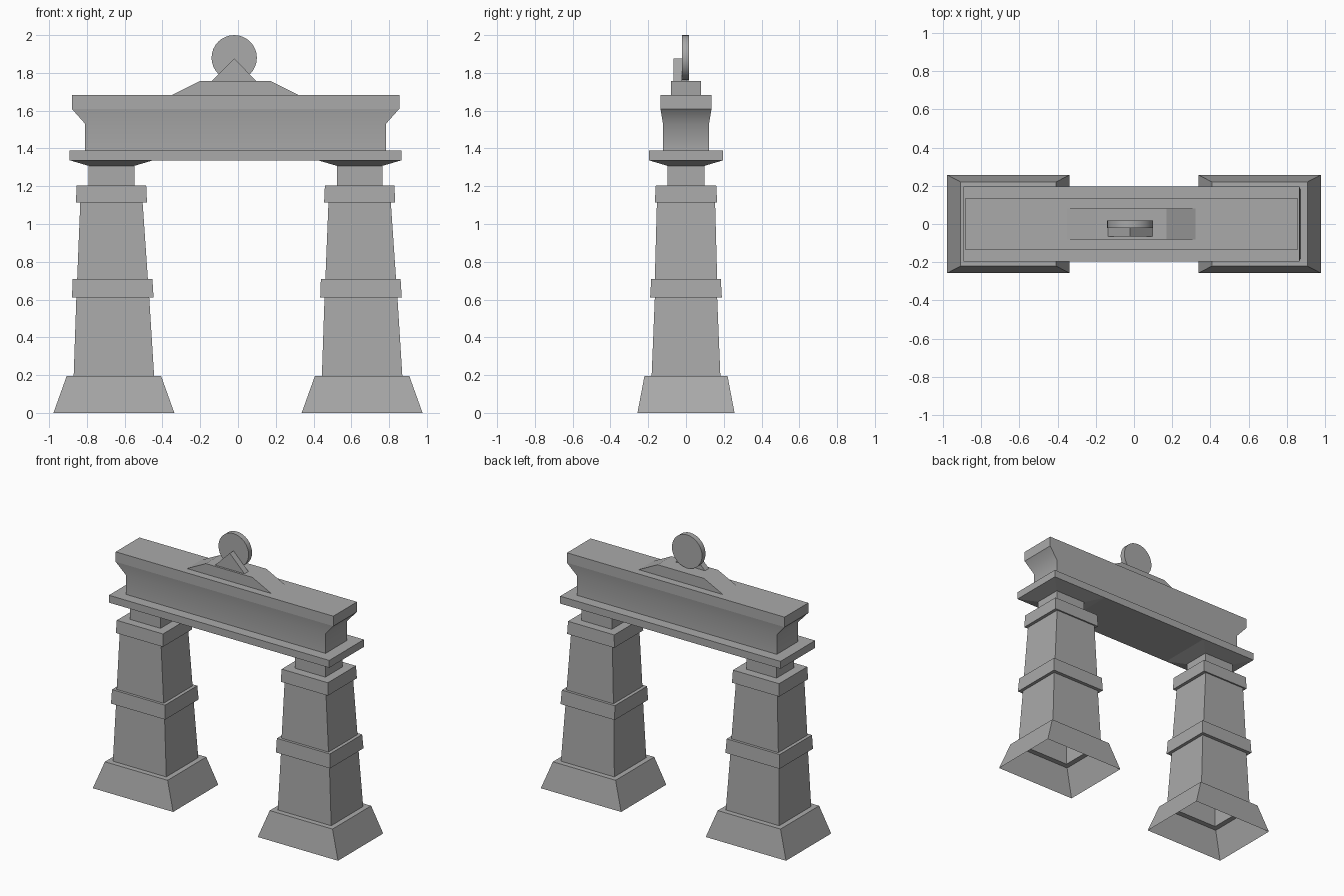
import bpy
import bmesh
import math

if "Cube" in bpy.data.objects:
    bpy.data.objects.remove(bpy.data.objects["Cube"], do_unlink=True)

stone = bpy.data.materials.new("grey stone")
stone.use_nodes = True
GREY = (0.4, 0.4, 0.4, 1)
stone.diffuse_color = GREY
stone.node_tree.nodes["Principled BSDF"].inputs["Base Color"].default_value = GREY


def finish(bm, name):
    mesh = bpy.data.meshes.new(name)
    bm.to_mesh(mesh)
    bm.free()
    mesh.materials.append(stone)
    obj = bpy.data.objects.new(name, mesh)
    bpy.context.collection.objects.link(obj)
    return obj


def loft(name, levels, centre_x, capped=False, soft_level=None):
    """Rectangular rings (z, half x, half y) joined bottom to top."""
    bm = bmesh.new()
    rings = []
    for z, hx, hy in levels:
        cx = centre_x(z)
        rings.append([bm.verts.new((cx + sx * hx, sy * hy, z))
                      for sx, sy in ((-1, -1), (1, -1), (1, 1), (-1, 1))])
    for low, high in zip(rings, rings[1:]):
        for i in range(4):
            j = (i + 1) % 4
            bm.faces.new((low[i], low[j], high[j], high[i]))
    if capped:
        bm.faces.new(rings[0][::-1])
        bm.faces.new(rings[-1])
    # One bend may be softly shaded, every other edge stays crisp
    if soft_level is not None:
        for face in bm.faces:
            face.smooth = True
        for edge in bm.edges:
            edge.smooth = all(abs(v.co.z - soft_level) < 0.001 for v in edge.verts)
    return finish(bm, name)


def slab(name, outline, y_front, y_back):
    """Front outline (x, z), anticlockwise, extruded from front to back."""
    bm = bmesh.new()
    face = bm.faces.new([bm.verts.new((x, y_front, z)) for x, z in outline])
    result = bmesh.ops.extrude_face_region(bm, geom=[face], use_keep_orig=True)
    for item in result["geom"]:
        if isinstance(item, bmesh.types.BMVert):
            item.co.y = y_back
    bmesh.ops.recalc_face_normals(bm, faces=bm.faces)
    return finish(bm, name)


LEAN = -0.013   # the upper structure sits slightly to one side

# Hollow pillars: plinth, tapered shaft, two bands, neck and flared capital
pillar = [
    (0.0, 0.32, 0.257), (0.195, 0.25, 0.22),
    (0.195, 0.213, 0.182), (0.61, 0.193, 0.165),
    (0.61, 0.216, 0.19), (0.71, 0.211, 0.184),
    (0.71, 0.187, 0.165), (1.115, 0.165, 0.154),
    (1.115, 0.188, 0.165), (1.205, 0.184, 0.16),
    (1.205, 0.121, 0.098), (1.308, 0.121, 0.098),
    (1.337, 0.22, 0.196),
]
for side, name in ((-1, "right_pillar"), (1, "left_pillar")):
    loft(name, pillar,
         lambda z, s=side: s * 0.657 + LEAN * min(max((z - 0.195) / 0.915, 0), 1))

# Lintel: projecting shelf, beam and flared cornice
lintel = [
    (1.337, 0.878, 0.197), (1.39, 0.878, 0.197),
    (1.39, 0.796, 0.122), (1.53, 0.796, 0.122),
    (1.61, 0.867, 0.135), (1.682, 0.867, 0.135),
]
loft("lintel", lintel, lambda z: LEAN, capped=True, soft_level=1.53)

# Crest: low pediment, small gable and round disc behind it
MID = -0.015
slab("pediment", [(MID - 0.34, 1.68), (MID + 0.34, 1.68),
                  (MID + 0.185, 1.758), (MID - 0.185, 1.758)], -0.08, 0.08)
DISC = -0.02
slab("gable", [(DISC - 0.118, 1.757), (DISC + 0.118, 1.757),
               (DISC, 1.875)], -0.065, -0.02)
angles = [math.tau * i / 32 for i in range(32)]
disc = slab("disc", [(DISC + 0.12 * math.cos(a), 1.88 + 0.12 * math.sin(a))
                     for a in angles], -0.022, 0.017)
bpy.ops.object.select_all(action="DESELECT")
disc.select_set(True)
bpy.context.view_layer.objects.active = disc
bpy.ops.object.shade_smooth_by_angle(angle=math.radians(30))
